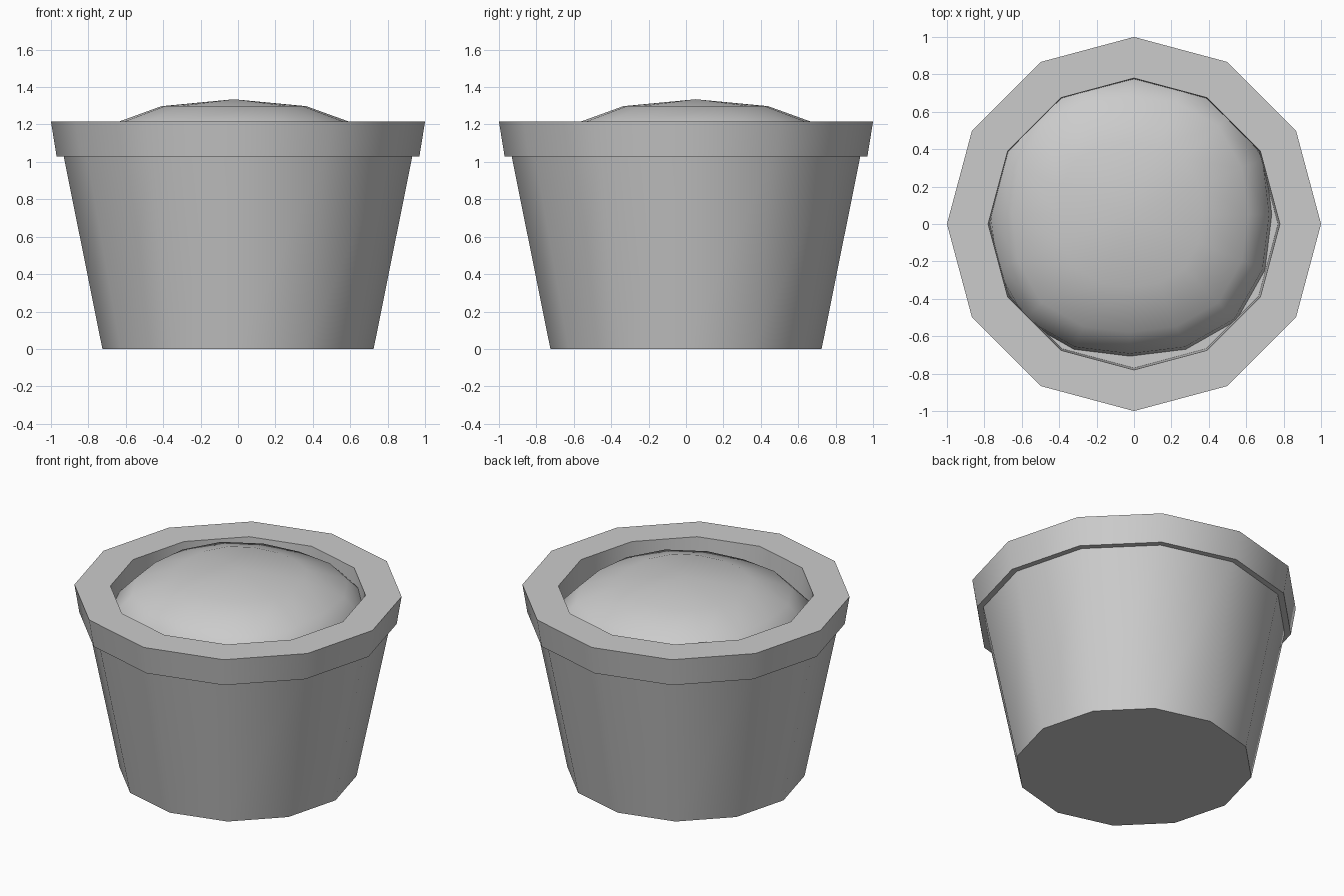
import bpy, bmesh
from math import cos, sin, tau, radians

if "Cube" in bpy.data.objects:
    bpy.data.objects.remove(bpy.data.objects["Cube"])


def lathe(name, profile, sides, radius_at=lambda a: 1.0, centre=(0, 0), peak=None):
    """Stack rings from (radius, z) pairs; close the ends, with an optional peak point."""
    bm = bmesh.new()
    rings = []
    for r, z in profile:
        ring = []
        for i in range(sides):
            a = tau * i / sides
            k = r * radius_at(a)
            ring.append(bm.verts.new((centre[0] + k * cos(a), centre[1] + k * sin(a), z)))
        rings.append(ring)
    for lo, hi in zip(rings, rings[1:]):
        for i in range(sides):
            j = (i + 1) % sides
            bm.faces.new((lo[i], lo[j], hi[j], hi[i]))
    bm.faces.new(rings[0][::-1])
    if peak is None:
        bm.faces.new(rings[-1])
    else:
        tip = bm.verts.new((*centre, peak))
        for i in range(sides):
            bm.faces.new((rings[-1][i], rings[-1][(i + 1) % sides], tip))
    bmesh.ops.recalc_face_normals(bm, faces=bm.faces)
    mesh = bpy.data.meshes.new(name)
    bm.to_mesh(mesh)
    bm.free()
    ob = bpy.data.objects.new(name, mesh)
    bpy.context.collection.objects.link(ob)
    bpy.ops.object.select_all(action='DESELECT')
    ob.select_set(True)
    bpy.context.view_layer.objects.active = ob
    bpy.ops.object.shade_smooth_by_angle(angle=radians(40))
    return ob


# Twelve-sided tapered pot with overhanging rim and recessed top
lathe("pot", [(0.725, 0), (0.932, 1.03), (0.97, 1.03), (1.0, 1.215),
              (0.78, 1.215), (0.77, 0.98)], 12)

# Domed soil, slightly squarish in plan and set off-centre
lathe("soil", [(0.76, 0.97), (0.745, 1.09), (0.63, 1.21), (0.387, 1.298)], 16,
      radius_at=lambda a: 1 + 0.06 * sin(2 * a) ** 2,
      centre=(-0.022, 0.052), peak=1.335)
